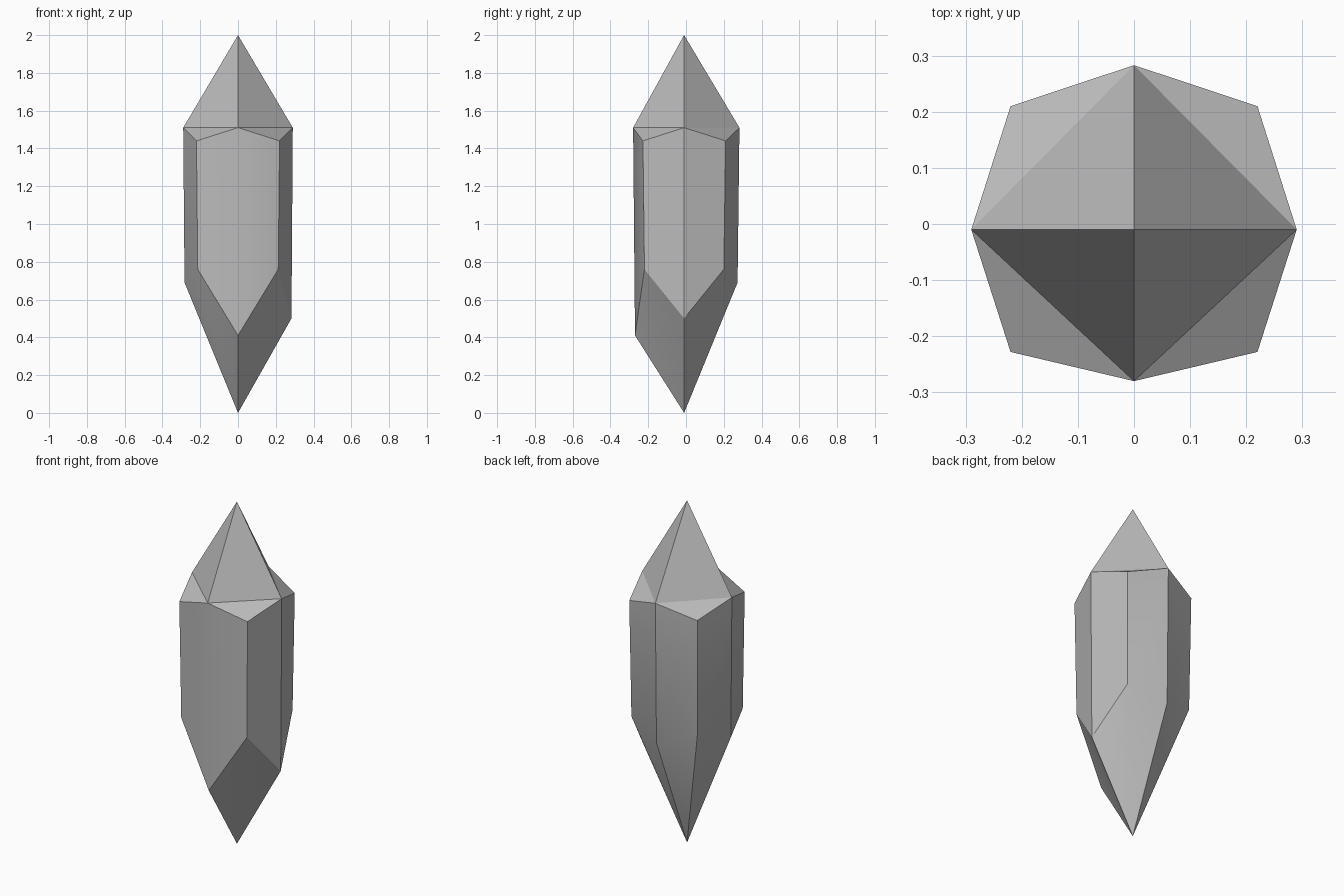
import bpy
import bmesh
from math import radians

cube = bpy.data.objects.get("Cube")
if cube:
    bpy.data.objects.remove(cube, do_unlink=True)

# Stone colour
stone = bpy.data.materials.new("grey_stone")
stone.use_nodes = True
GREY = (0.5, 0.5, 0.5, 1)
stone.diffuse_color = GREY
stone.node_tree.nodes["Principled BSDF"].inputs["Base Color"].default_value = GREY

AXIS_Y = -0.01
bm = bmesh.new()


def ring(half, front, back, corner_x, corner_front, corner_back, corner_z, heights):
    """Eight points, counter-clockwise from the front; even ones are ridge points."""
    z_front, z_left, z_back, z_right = heights
    points = [
        (0, front, z_front), (corner_x, corner_front, corner_z),
        (half, AXIS_Y, z_left), (corner_x, corner_back, corner_z),
        (0, back, z_back), (-corner_x, corner_back, corner_z),
        (-half, AXIS_Y, z_right), (-corner_x, corner_front, corner_z),
    ]
    return [bm.verts.new(p) for p in points]


# Shoulder ring, irregular lower ring and the two tips
shoulder = ring(0.29, -0.28, 0.283, 0.22, -0.228, 0.21, 1.44, [1.51] * 4)
hip = ring(0.283, -0.27, 0.273, 0.213, -0.22, 0.20, 0.76, [0.41, 0.50, 0.69, 0.69])
top_tip = bm.verts.new((0, AXIS_Y, 2))
bottom_tip = bm.verts.new((0, AXIS_Y, 0))

# Eight long side facets
for i in range(8):
    j = (i + 1) % 8
    bm.faces.new((hip[i], hip[j], shoulder[j], shoulder[i]))
    # Lower point
    bm.faces.new((bottom_tip, hip[j], hip[i]))

# Upper point: four steep facets, each with a shallow corner facet
for i in range(0, 8, 2):
    corner, ridge = i + 1, (i + 2) % 8
    bm.faces.new((shoulder[i], shoulder[ridge], top_tip))
    bm.faces.new((shoulder[i], shoulder[corner], shoulder[ridge]))

bmesh.ops.recalc_face_normals(bm, faces=bm.faces)
mesh = bpy.data.meshes.new("crystal")
bm.to_mesh(mesh)
bm.free()
mesh.materials.append(stone)

crystal = bpy.data.objects.new("crystal", mesh)
bpy.context.collection.objects.link(crystal)
bpy.ops.object.select_all(action="DESELECT")
crystal.select_set(True)
bpy.context.view_layer.objects.active = crystal
bpy.ops.object.shade_smooth_by_angle(angle=radians(30))
